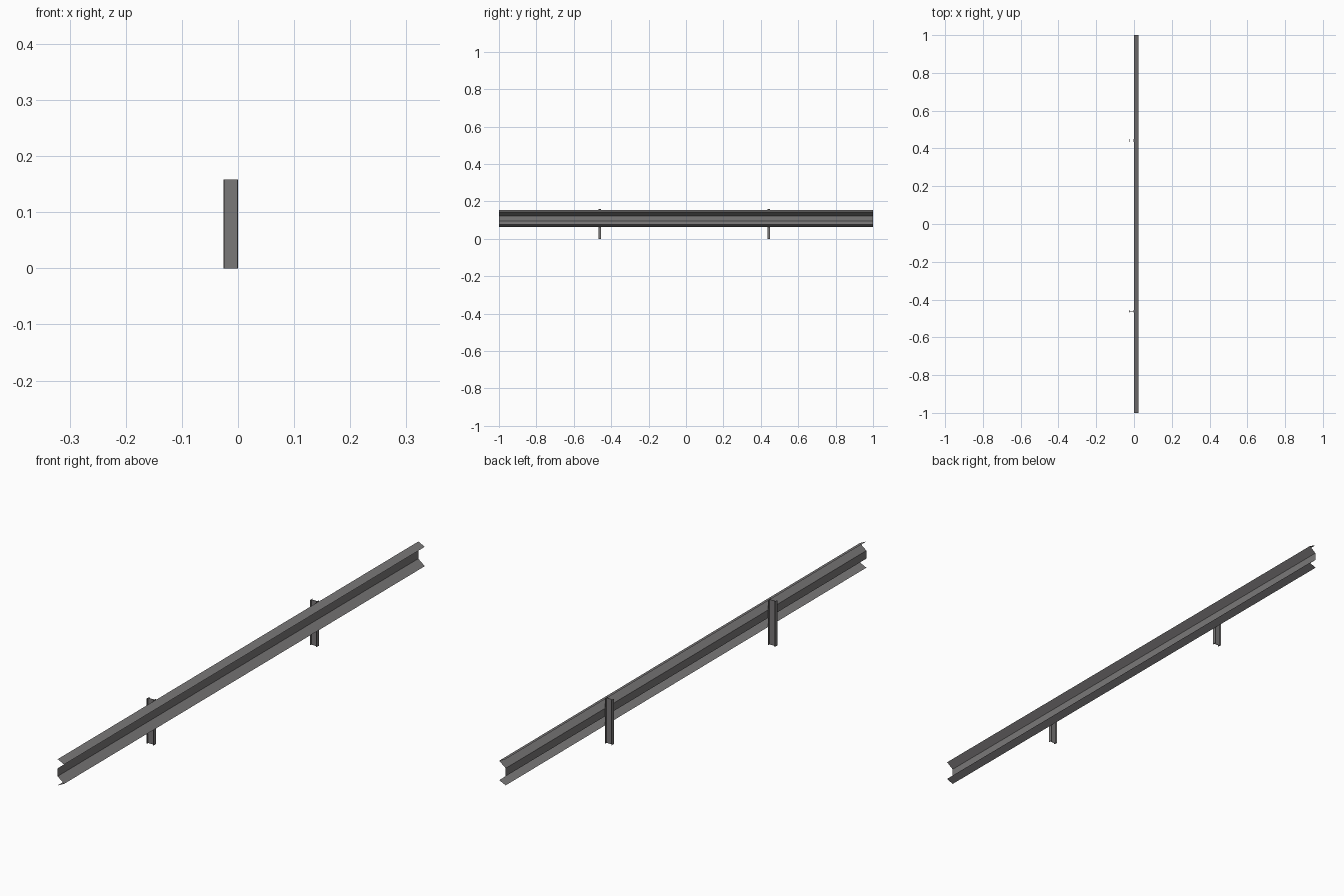
import bpy

if "Cube" in bpy.data.objects:
    bpy.data.objects.remove(bpy.data.objects["Cube"])

# Single galvanised-metal colour
steel = bpy.data.materials.new("dull grey steel")
steel.diffuse_color = (0.195, 0.188, 0.19, 1)
steel.use_nodes = True
steel.node_tree.nodes["Principled BSDF"].inputs["Base Color"].default_value = steel.diffuse_color


def make_object(name, verts, faces):
    mesh = bpy.data.meshes.new(name)
    mesh.from_pydata(verts, [], faces)
    mesh.materials.append(steel)
    obj = bpy.data.objects.new(name, mesh)
    bpy.context.collection.objects.link(obj)
    return obj


# Guard rail: thin folded sheet, W profile (x, z) swept along y
profile = [(0.0, 0.155), (0.025, 0.143), (0.0, 0.123),
           (0.0, 0.095), (0.025, 0.075), (0.0, 0.063)]
n = len(profile)
verts = [(x, y, z) for y in (-1, 1) for x, z in profile]
faces = [(i, i + 1, n + i + 1, n + i) for i in range(n - 1)]
make_object("guard_rail", verts, faces)

# Posts: I-beam cross-section (x, y) extruded upwards
DEPTH, HALF, FLANGE, WEB, HEIGHT = 0.026, 0.007, 0.0015, 0.0008, 0.158
half_section = [(-DEPTH, HALF), (-DEPTH + FLANGE, HALF), (-DEPTH + FLANGE, WEB),
                (-FLANGE, WEB), (-FLANGE, HALF), (0.0, HALF)]
section = [(x, -y) for x, y in half_section] + half_section[::-1]
m = len(section)

for name, cy in (("front_post", -0.462), ("back_post", 0.442)):
    verts = [(x, cy + y, z) for z in (0, HEIGHT) for x, y in section]
    faces = [(i, (i + 1) % m, m + (i + 1) % m, m + i) for i in range(m)]
    # caps: two flanges and the web
    for a, b, c, d in ((0, 1, 10, 11), (2, 3, 8, 9), (4, 5, 6, 7)):
        faces.append((d, c, b, a))
        faces.append((m + a, m + b, m + c, m + d))
    make_object(name, verts, faces)
